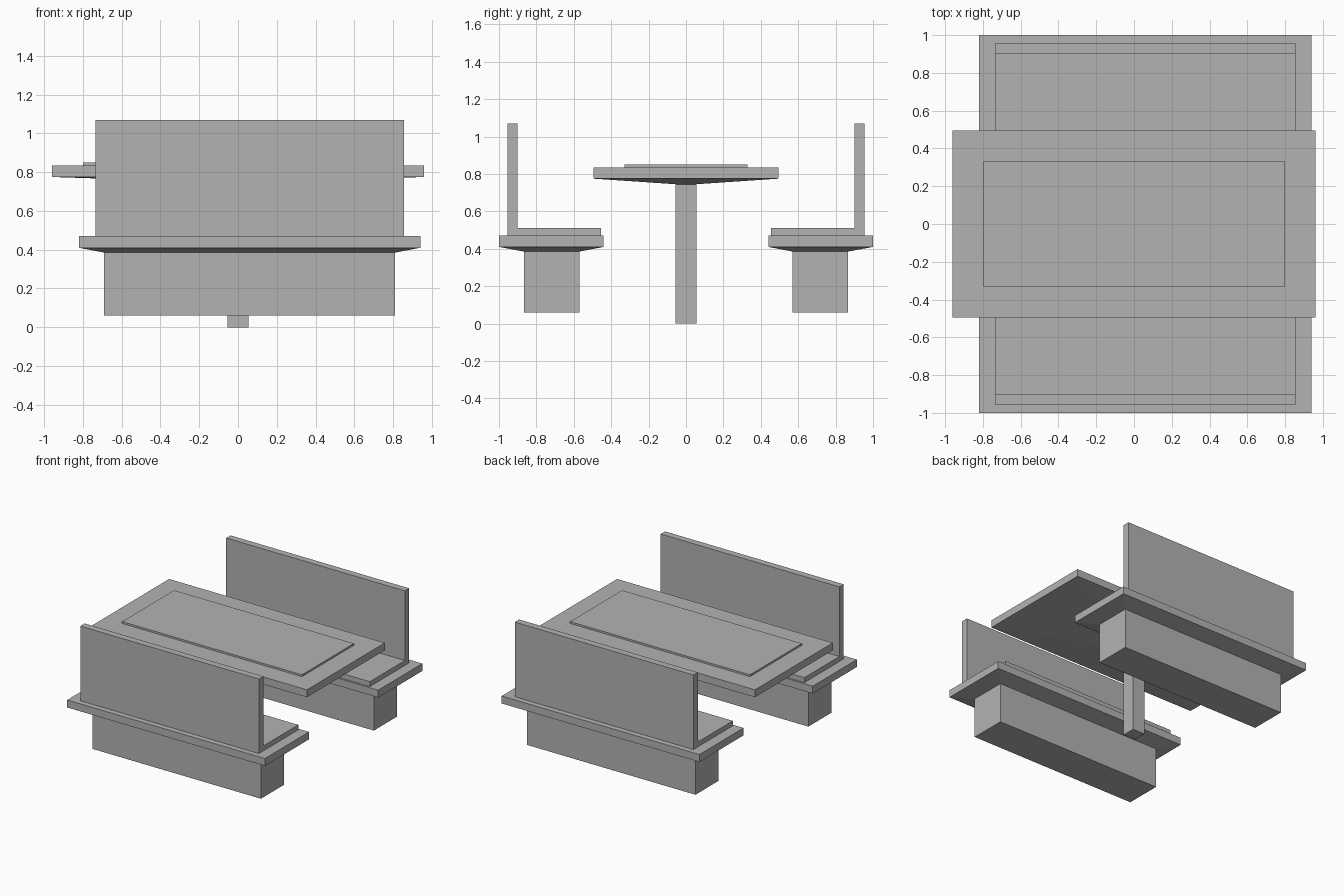
import bpy

cube = bpy.data.objects.get("Cube")
if cube:
    bpy.data.objects.remove(cube, do_unlink=True)

grey = bpy.data.materials.new("plain grey")
grey.use_nodes = True
colour = (0.45, 0.45, 0.45, 1)
grey.diffuse_color = colour
grey.node_tree.nodes["Principled BSDF"].inputs["Base Color"].default_value = colour


def solid(name, lower, upper):
    """Join two rectangles (x0, x1, y0, y1, z) into a flat-sided solid."""
    verts = []
    for x0, x1, y0, y1, z in (lower, upper):
        verts += [(x0, y0, z), (x1, y0, z), (x1, y1, z), (x0, y1, z)]
    faces = [(3, 2, 1, 0), (4, 5, 6, 7)]
    faces += [(i, (i + 1) % 4, (i + 1) % 4 + 4, i + 4) for i in range(4)]
    mesh = bpy.data.meshes.new(name)
    mesh.from_pydata(verts, [], faces)
    mesh.materials.append(grey)
    obj = bpy.data.objects.new(name, mesh)
    bpy.context.collection.objects.link(obj)
    return obj


def box(name, rect, z0, z1):
    return solid(name, (*rect, z0), (*rect, z1))


# Table: post, tapered underside, slab and raised panel
post = (-0.055, 0.055, -0.055, 0.055)
slab = (-0.96, 0.96, -0.495, 0.495)
box("table_post", post, 0, 0.745)
solid("table_underside", (*post, 0.745), (*slab, 0.775))
box("table_top", slab, 0.775, 0.835)
box("table_panel", (-0.80, 0.80, -0.33, 0.33), 0.835, 0.85)

# Benches: one on each side, facing the table
for side, sign in (("front", -1), ("back", 1)):
    def rect(x0, x1, near, far):
        return (x0, x1, *sorted((sign * near, sign * far)))

    base = rect(-0.69, 0.81, 0.57, 0.865)
    seat = rect(-0.82, 0.94, 0.44, 1.0)
    box(side + "_bench_base", base, 0.06, 0.385)
    solid(side + "_bench_underside", (*base, 0.385), (*seat, 0.41))
    box(side + "_bench_seat", seat, 0.41, 0.47)
    box(side + "_bench_cushion", rect(-0.735, 0.855, 0.455, 0.90), 0.47, 0.51)
    box(side + "_bench_backrest", rect(-0.735, 0.855, 0.90, 0.955), 0.47, 1.07)
